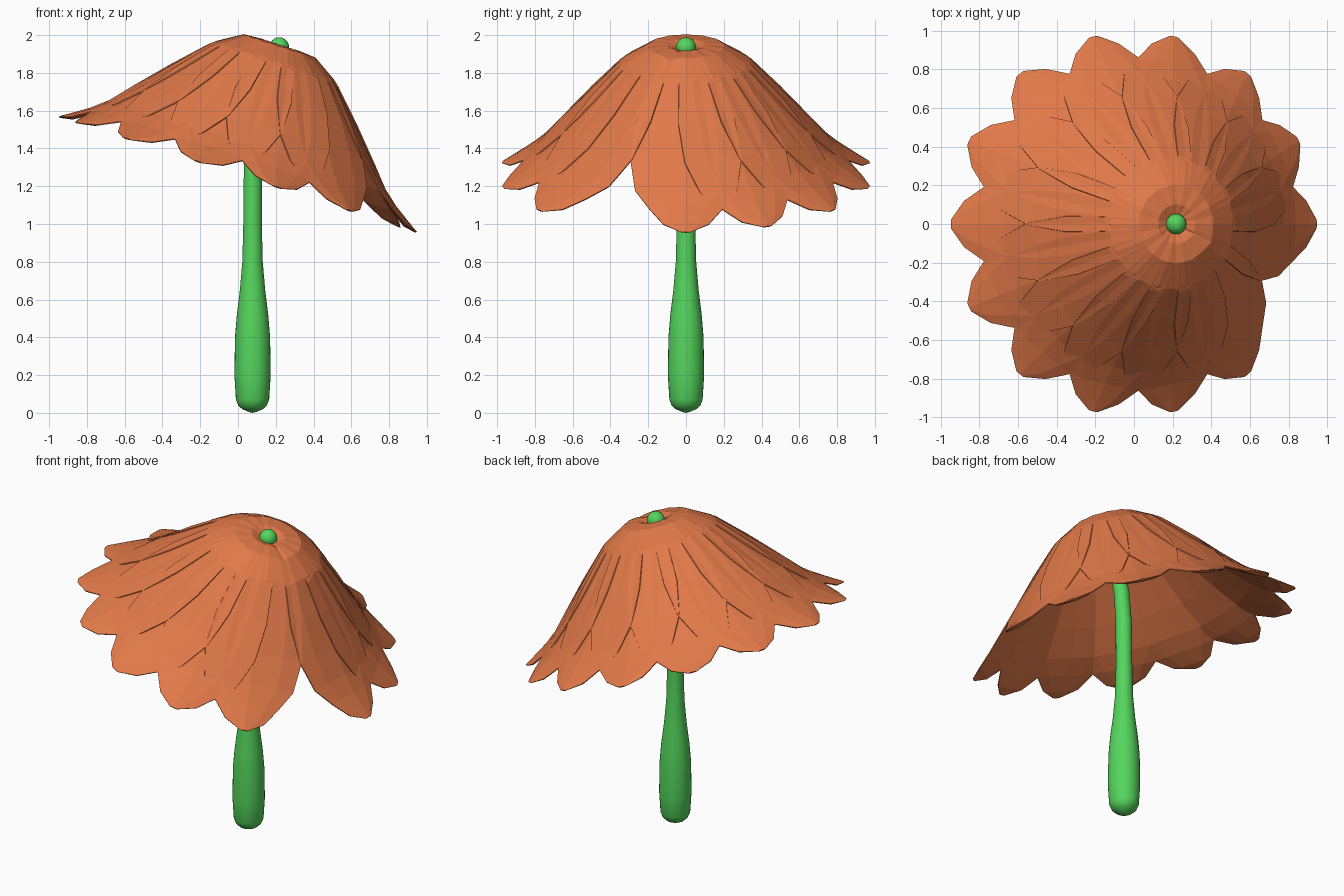
import bpy, bmesh, math
from mathutils import Vector, Matrix

if "Cube" in bpy.data.objects:
    bpy.data.objects.remove(bpy.data.objects["Cube"])


def material(name, rgb):
    m = bpy.data.materials.new(name)
    m.diffuse_color = (*rgb, 1)
    m.use_nodes = True
    m.node_tree.nodes["Principled BSDF"].inputs["Base Color"].default_value = m.diffuse_color
    return m


ORANGE = material("petal orange", (0.75, 0.19, 0.066))
GREEN = material("stem green", (0.09, 0.67, 0.11))


def finish(name, bm, mat, smooth=False):
    bmesh.ops.recalc_face_normals(bm, faces=bm.faces)
    me = bpy.data.meshes.new(name)
    bm.to_mesh(me)
    bm.free()
    me.materials.append(mat)
    for p in me.polygons:
        p.use_smooth = smooth
    ob = bpy.data.objects.new(name, me)
    bpy.context.collection.objects.link(ob)
    return ob


# Flower frame: axis leans towards +x, origin at the middle of the rim
TILT = Matrix.Translation((0, 0, 1.265)) @ Matrix.Rotation(math.radians(17.9), 4, 'Y')

# Petal stations: distance from axis, height, half width
PETAL = [(0.02, 0.69, 0.025), (0.10, 0.72, 0.05), (0.20, 0.713, 0.11),
         (0.33, 0.632, 0.19), (0.48, 0.472, 0.26), (0.63, 0.305, 0.295),
         (0.76, 0.17, 0.27), (0.85, 0.095, 0.195), (0.94, 0.035, 0.12),
         (0.995, 0.0, 0.025)]
THICK = 0.036   # at the middle; petals thin out towards their edges
WRAP = 0.5      # how far each petal bends round the dome


def petal(name, angle):
    bm = bmesh.new()
    rings = []
    spin = TILT @ Matrix.Rotation(angle, 4, 'Z')
    for i, (r, h, w) in enumerate(PETAL):
        a, b = PETAL[max(i - 1, 0)], PETAL[min(i + 1, len(PETAL) - 1)]
        n = Vector((a[1] - b[1], 0, b[0] - a[0])).normalized()
        thick = THICK * min(1, w / 0.1)
        top, low = [], []
        for t in (-1, -0.6, 0, 0.6, 1):
            y = t * w
            drop = WRAP * y * y * max(n.x, 0) / (2 * r)
            p = Vector((r, y, h)) - n * (drop + thick * 0.5)
            half = n * (thick * (0.08 + 0.42 * (1 - t * t)))
            top.append(bm.verts.new(spin @ (p + half)))
            low.append(bm.verts.new(spin @ (p - half)))
        rings.append(top + low[::-1])
    for a, b in zip(rings, rings[1:]):
        for j in range(10):
            k = (j + 1) % 10
            bm.faces.new((a[j], a[k], b[k], b[j]))
    bm.faces.new(rings[0])
    bm.faces.new(rings[-1])
    finish(name, bm, ORANGE)


# Fourteen overlapping petals, one missing at the front right
for i in range(13):
    petal(f"petal_{i + 1}", i * math.tau / 14)

# Stem: x, z, radius, swept upwards and bending into the flower
STEM = [(0.077, 0.005, 0.02), (0.077, 0.02, 0.055), (0.077, 0.04, 0.076), (0.077, 0.07, 0.088),
        (0.077, 0.2, 0.096), (0.077, 0.4, 0.093), (0.077, 0.52, 0.083), (0.077, 0.65, 0.067),
        (0.077, 0.8, 0.054), (0.077, 1.0, 0.049), (0.079, 1.3, 0.048),
        (0.095, 1.5, 0.046), (0.14, 1.72, 0.044), (0.21, 1.91, 0.04)]
bm = bmesh.new()
rings = []
for i, (x, z, r) in enumerate(STEM):
    a, b = STEM[max(i - 1, 0)], STEM[min(i + 1, len(STEM) - 1)]
    d = Vector((b[0] - a[0], 0, b[1] - a[1])).normalized()
    side = Vector((d.z, 0, -d.x))
    rings.append([bm.verts.new(Vector((x, 0, z)) + r * (math.cos(t) * side + Vector((0, math.sin(t), 0))))
                  for t in (k * math.tau / 32 for k in range(32))])
for a, b in zip(rings, rings[1:]):
    for j in range(32):
        k = (j + 1) % 32
        bm.faces.new((a[j], a[k], b[k], b[j]))
tip = bm.verts.new((0.077, 0, 0))
for j in range(32):
    bm.faces.new((rings[0][(j + 1) % 32], rings[0][j], tip))
bm.faces.new(rings[-1])
finish("stem", bm, GREEN, True)

# Small round knob at the crown
bm = bmesh.new()
bmesh.ops.create_uvsphere(bm, u_segments=24, v_segments=12, radius=0.053,
                          matrix=Matrix.Translation((0.218, 0, 1.935)))
finish("crown_knob", bm, GREEN, True)
